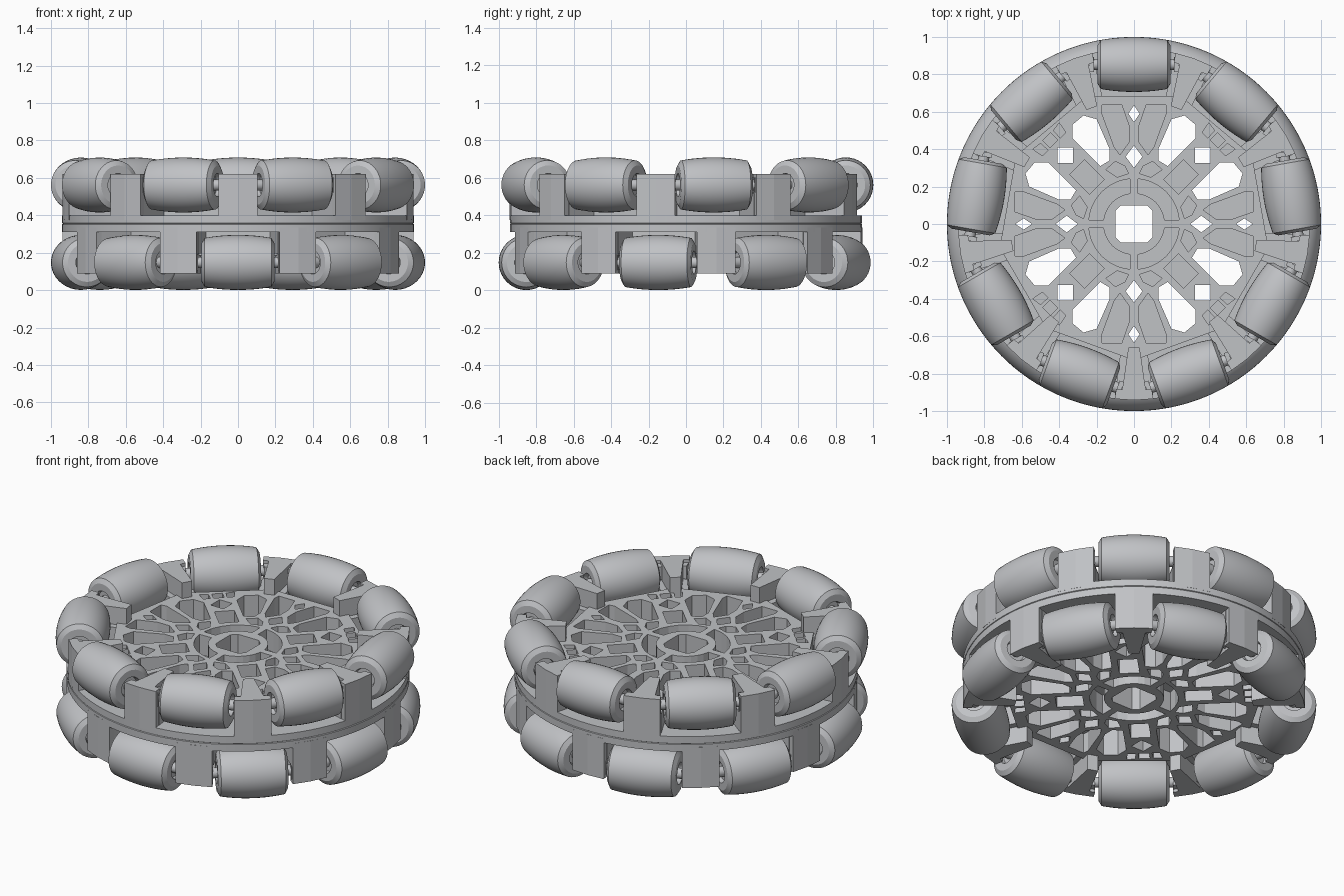
import bpy, bmesh
from math import sin, cos, pi, radians, sqrt
from mathutils import Matrix, Vector

if "Cube" in bpy.data.objects:
    bpy.data.objects.remove(bpy.data.objects["Cube"])

grey = bpy.data.materials.new("light grey")
grey.use_nodes = True
grey.diffuse_color = (0.53, 0.54, 0.56, 1)
grey.node_tree.nodes["Principled BSDF"].inputs["Base Color"].default_value = grey.diffuse_color

MID = 0.355        # mid plane height
COUNT = 9          # rollers per row
STEP = 2 * pi / COUNT
AXLE_R = 0.853     # distance of roller axles from the wheel centre


def finish(name, bm, smooth=None):
    bmesh.ops.recalc_face_normals(bm, faces=bm.faces)
    mesh = bpy.data.meshes.new(name)
    bm.to_mesh(mesh)
    bm.free()
    mesh.materials.append(grey)
    ob = bpy.data.objects.new(name, mesh)
    bpy.context.collection.objects.link(ob)
    if smooth:
        bpy.ops.object.select_all(action="DESELECT")
        ob.select_set(True)
        bpy.context.view_layer.objects.active = ob
        bpy.ops.object.shade_smooth_by_angle(angle=radians(smooth))
    return ob


def prism(bm, pts, z0, z1, matrix=Matrix()):
    rows = [[bm.verts.new(matrix @ Vector((x, y, z))) for x, y in pts] for z in (z0, z1)]
    bm.faces.new(rows[0][::-1])
    bm.faces.new(rows[1])
    n = len(pts)
    for i in range(n):
        j = (i + 1) % n
        bm.faces.new((rows[0][i], rows[0][j], rows[1][j], rows[1][i]))


def lathe(bm, profile, segments, matrix=Matrix(), closed=False):
    """Revolve (radius, height) points about z."""
    rings = []
    for s in range(segments):
        a = 2 * pi * s / segments
        rings.append([bm.verts.new(matrix @ Vector((r * cos(a), r * sin(a), z))) for r, z in profile])
    n = len(profile)
    for s in range(segments):
        a, b = rings[s], rings[(s + 1) % segments]
        for i in range(n if closed else n - 1):
            j = (i + 1) % n
            bm.faces.new((a[i], b[i], b[j], a[j]))
    if not closed:
        bm.faces.new([r[0] for r in rings])
        bm.faces.new([r[-1] for r in rings])


def along(angle, radius, z):
    """Frame whose z axis is the tangent and x axis points outward."""
    return (Matrix.Translation((radius * cos(angle), radius * sin(angle), z))
            @ Matrix.Rotation(angle, 4, "Z") @ Matrix.Rotation(-pi / 2, 4, "X"))


# Quarter pattern of the web, mirrored about the diagonal and repeated four times
slot = [(.13, .40), (.20, .56), (.27, .58), (.33, .53), (.33, .46), (.18, .31), (.13, .34)]
flank_pocket = [(.025, .44), (.075, .37), (.105, .41), (.175, .60), (.17, .635), (.065, .635), (.025, .52)]
inner_pocket = [(.03, .27), (.09, .25), (.15, .29), (.10, .335), (.05, .31)]
corner_pocket = [(.365, .49), (.395, .46), (.43, .50), (.40, .54)]


def diamond(r, h, w):
    return [(r - h, 0), (r, w), (r + h, 0), (r, -w)]


def radial_box(r0, r1, w):
    return [(r0, -w), (r1, -w), (r1, w), (r0, w)]


def turned(pts, a):
    return [(x * cos(a) - y * sin(a), x * sin(a) + y * cos(a)) for x, y in pts]


def swapped(pts):
    return [(y, x) for x, y in pts]


arc = [(radians(7 + 76 * i / 6), radians(5 + 80 * i / 6)) for i in range(7)]
hub_pocket = [(.165 * cos(a), .165 * sin(a)) for a, b in arc] + \
             [(.243 * cos(b), .243 * sin(b)) for a, b in reversed(arc)]
through = [slot, swapped(slot), turned(diamond(.52, .06, .06), pi / 4),
           diamond(.36, .06, .045), diamond(.59, .045, .03)]
blind = [flank_pocket, swapped(flank_pocket), inner_pocket, swapped(inner_pocket),
         corner_pocket, swapped(corner_pocket), hub_pocket,
         turned(radial_box(.28, .43, .055), pi / 4), turned(radial_box(.605, .66, .03), pi / 4)]
bore = [(.1, -.07), (.1, .07), (.07, .1), (-.07, .1), (-.1, .07), (-.1, -.07), (-.07, -.1), (.07, -.1)]


def web(name, phase, side):
    # nine-sided disc whose flats face the rollers
    bm = bmesh.new()
    R = .685 / cos(STEP / 2)
    ring = [(R * cos(phase + (k + .5) * STEP), R * sin(phase + (k + .5) * STEP)) for k in range(COUNT)]
    prism(bm, ring, MID, MID + side * .17)
    disc = finish(name, bm)
    # holes and pockets
    bm = bmesh.new()
    prism(bm, bore, -1, 2)
    for q in range(4):
        for p in through:
            prism(bm, turned(p, q * pi / 2), -1, 2)
        for p in blind:
            prism(bm, turned(p, q * pi / 2), MID + side * .05, MID + side)
    cutter = finish("web_cutter", bm)
    cutter.hide_render = True
    mod = disc.modifiers.new("cut", "BOOLEAN")
    mod.operation, mod.solver, mod.object = "DIFFERENCE", "EXACT", cutter
    graph = bpy.context.evaluated_depsgraph_get()
    mesh = bpy.data.meshes.new_from_object(disc.evaluated_get(graph))
    disc.modifiers.clear()
    disc.data = mesh
    bpy.data.objects.remove(cutter)


# Rim ring with a fine parting seam
bm = bmesh.new()
lathe(bm, [(.67, .31), (.94, .31), (.94, .352), (.935, .355), (.94, .358), (.94, .40), (.67, .40)],
      108, closed=True)
finish("rim", bm, 30)

# Barrel roller profile: chamfered ends, crown following the wheel circle, recessed bores
half = [(sqrt(1 - t * t) - AXLE_R, t) for t in (0, .03, .06, .09, .12, .15, .178)]
half += [(.104, .194), (.062, .194), (.055, .17), (.03, .17)]
barrel = [(r, -t) for r, t in reversed(half[1:])] + half

for row, side, start in (("upper", 1, pi / 2), ("lower", -1, -pi / 2)):
    web(row + "_web", start, side)
    z = MID + side * .207
    rollers, pins, posts = bmesh.new(), bmesh.new(), bmesh.new()
    for k in range(COUNT):
        a = start + k * STEP
        frame = along(a, AXLE_R, z)
        lathe(rollers, barrel, 40, frame)
        # axle pin with square retaining collars
        lathe(pins, [(.03, -.26), (.03, .26)], 16, frame)
        for e in (-1, 1):
            prism(pins, [(-.04, -.04), (.04, -.04), (.04, .04), (-.04, .04)],
                  e * .215, e * .24, frame)
        # post: tapered inner wedge and wider outer plate
        turn = Matrix.Rotation(a + STEP / 2, 4, "Z")
        low, top = MID + side * .02, MID + side * .265
        prism(posts, [(.66, -.03), (.90, -.065), (.90, .065), (.66, .03)], low, top, turn)
        prism(posts, [(.885, -.095), (.935, -.104), (.942, 0), (.935, .104), (.885, .095)], low, top, turn)
        # low saddle under the pins
        prism(posts, [(.67, -.07), (.90, -.10), (.90, .10), (.67, .07)], low, MID + side * .16, turn)
    finish(row + "_rollers", rollers, 25)
    finish(row + "_axle_pins", pins, 40)
    finish(row + "_posts", posts)
